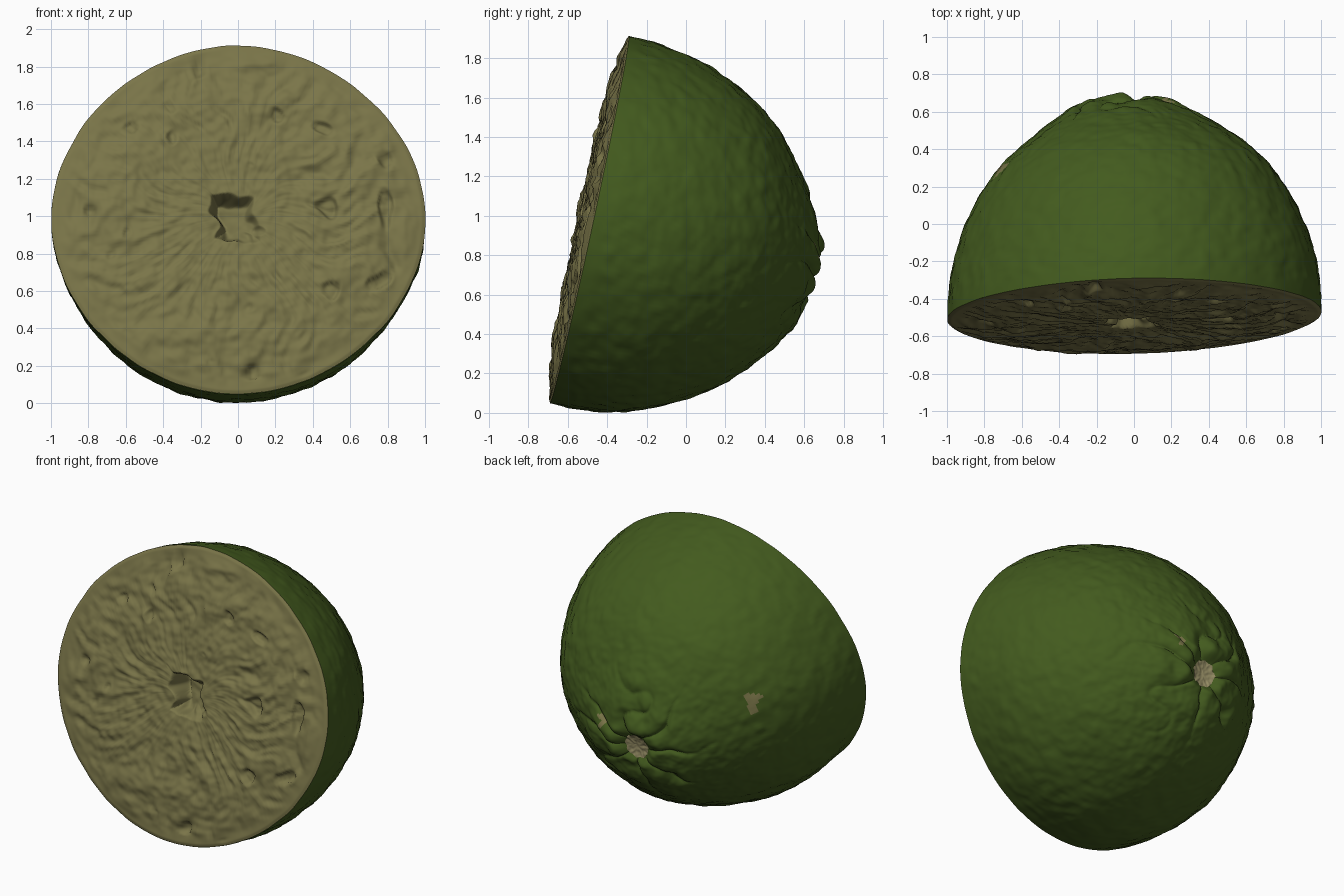
import bpy
import bmesh
from math import sin, cos, pi, exp, sqrt
from mathutils import Vector, noise

if "Cube" in bpy.data.objects:
    bpy.data.objects.remove(bpy.data.objects["Cube"])

# Tilted frame of the cut: ACROSS and UP span the cut, AXIS runs to the stem
CENTRE = Vector((0, -0.49, 0.98))
ACROSS = Vector((1, 0.022, 0))
UP = Vector((0, 0.21, 0.978))
AXIS = Vector((0, 0.978, -0.21))
WIDE, TALL, DEEP = 1.0, 0.95, 1.18
STEM_X, STEM_T = -0.055, -0.045
SEGMENTS = 256


def place(x, t, s):
    return CENTRE + ACROSS * x + UP * t + AXIS * s


def rough(x, y, z, scale):
    return noise.noise(Vector((x, y, z)) * scale)


def smooth(a, b, v):
    k = min(1, max(0, (v - a) / (b - a)))
    return k * k * (3 - 2 * k)


def bell(v, middle, width):
    return exp(-((v - middle) / width) ** 2)


def make_material(name, colour):
    mat = bpy.data.materials.new(name)
    mat.use_nodes = True
    mat.diffuse_color = (*colour, 1)
    bsdf = mat.node_tree.nodes["Principled BSDF"]
    bsdf.inputs["Base Color"].default_value = (*colour, 1)
    bsdf.inputs["Roughness"].default_value = 0.8
    return mat


green = make_material("peel_green", (0.056, 0.104, 0.013))
flesh = make_material("flesh_olive", (0.195, 0.178, 0.066))
tan = make_material("stem_tan", (0.33, 0.29, 0.14))


def polar_surface(name, point, rings, materials, flip=False, paint=None):
    """Rings from the edge (0) to a closed centre (1)."""
    bm = bmesh.new()
    rows = [[bm.verts.new(point(i / rings, 2 * pi * j / SEGMENTS))
             for j in range(SEGMENTS)] for i in range(rings)]
    tip = bm.verts.new(point(1, 0))
    for i in range(rings):
        for j in range(SEGMENTS):
            k = (j + 1) % SEGMENTS
            if i < rings - 1:
                loop = [rows[i][j], rows[i][k], rows[i + 1][k], rows[i + 1][j]]
            else:
                loop = [rows[i][j], rows[i][k], tip]
            face = bm.faces.new(loop[::-1] if flip else loop)
            face.smooth = True
            if paint:
                face.material_index = paint(face.calc_center_median())
    mesh = bpy.data.meshes.new(name)
    bm.to_mesh(mesh)
    bm.free()
    for mat in materials:
        mesh.materials.append(mat)
    obj = bpy.data.objects.new(name, mesh)
    bpy.context.collection.objects.link(obj)


def outline(a):
    """Slightly uneven rim shared by peel and pulp, a little drawn in on the diagonals."""
    return (1 - 0.014 * sin(2 * a) ** 2 + 0.006 * rough(cos(a), sin(a), 5, 1.7)
            + 0.004 * rough(cos(a), sin(a), 2, 8))


# Peel: half ellipsoid with pores, a lumpy creased collar and a stem dimple
def peel_point(v, a):
    phi = v * pi / 2
    c, d = cos(phi), sin(phi)
    x, t = c * cos(a), c * sin(a)
    wobble = 1 + (outline(a) - 1) * c
    # broad dents and fine pores, fading out at the rim
    fade = smooth(0, 0.06, v)
    bump = fade * (0.008 * rough(x, t, d, 2.5) + 0.007 * rough(x, t, d, 14)
                   + 0.004 * rough(x, t, d, 28))
    # flatter shoulder above the stem, fuller belly below
    bump -= (0.016 + 0.008 * sin(a)) * bell(c, 0.55, 0.18)
    bump += max(0, -sin(a)) * (0.013 * bell(v, 0.2, 0.12) - 0.018 * bell(c, 0.22, 0.12))
    # collar of lumps parted by creases that wander outward from the stem
    turn = a + 0.7 * rough(x, t, d, 3.5)
    lobe = abs(sin(turn * 4 + 0.4))
    collar = 1 - smooth(0.27, 0.42, c + 0.12 * rough(cos(a), sin(a), 1, 1.5))
    collar *= smooth(0.07, 0.15, c)
    bump += collar * (0.036 * sqrt(lobe) - 0.02 + 0.025 * rough(x, t, d, 9))
    bump -= 0.012 * (1 - lobe) ** 4 * bell(c, 0.38, 0.16)
    bump -= 0.07 * exp(-(c / 0.11) ** 4)
    normal = Vector((x / WIDE, t / TALL, d / DEEP)).normalized()
    p = Vector((x * WIDE * wobble, t * TALL * wobble, d * DEEP)) + normal * bump
    # the stem sits a little off the axis
    shift = bell(c, 0, 0.45)
    return place(p.x + STEM_X * shift, p.y + STEM_T * shift, p.z)


# Bare scars on the peel: position and radius
SCARS = [(Vector((-0.70, 0.29, 1.04)), 0.055), (Vector((0.2, 0.64, 0.82)), 0.033)]


def peel_paint(p):
    ragged = 0.05 * rough(*p, 16)
    return int(any((p - spot).length + ragged < size for spot, size in SCARS))


polar_surface("peel", peel_point, 130, [green, flesh], True, peel_paint)


# Pulp: bulging cut face with fibres radiating from a torn hollow core
def pulp_point(v, a):
    f = 1 - v
    w = outline(a)
    x, t = f * cos(a) * WIDE * w, f * sin(a) * TALL * w
    edge = smooth(0, 0.12, v)
    rise = 0.008 * smooth(0, 0.02, v) + 0.036 * smooth(0, 0.35, v)
    # fibres: fine around the circle, stretched along the radius
    bend = a + 0.25 * rough(x, t, 3, 3)
    fibre = noise.noise(Vector((cos(bend) * 8, sin(bend) * 8, f * 5)))
    fine = noise.noise(Vector((cos(bend) * 20, sin(bend) * 20, f * 9)))
    rise += edge * smooth(0.08, 0.6, f) * (0.018 * fibre + 0.012 * fine)
    rise += edge * (0.012 * rough(x, t, 1, 7) + 0.008 * rough(x, t, 8, 22))
    # scattered torn pits
    rise -= 0.03 * edge * smooth(0.42, 0.6, rough(x, t, 4, 7))
    # ragged four-cornered hollow, deeper at the left
    hx, ht = x + 0.015, t - 0.005
    size = max(abs(hx + 0.2 * ht), abs(ht + 0.15 * hx)) + 0.04 * rough(x, t, 6, 13)
    depth = 0.11 - 0.6 * hx + 0.1 * ht
    rise -= depth * (1 - smooth(0.07, 0.12, size))
    return place(x, t, -rise)


polar_surface("pulp", pulp_point, 130, [flesh])


# Stem scar: ragged shallow dish sunk in the dimple
def button_point(v, a):
    f = 1 - v
    r = 0.085 * f * (1 + 0.2 * rough(cos(a), sin(a), 9, 2))
    s = 1.122 + 0.014 * f ** 2 + 0.006 * rough(cos(a) * f, sin(a) * f, 3, 4)
    return place(STEM_X + r * cos(a), STEM_T + r * sin(a), s)


polar_surface("stem_button", button_point, 10, [tan], True)
